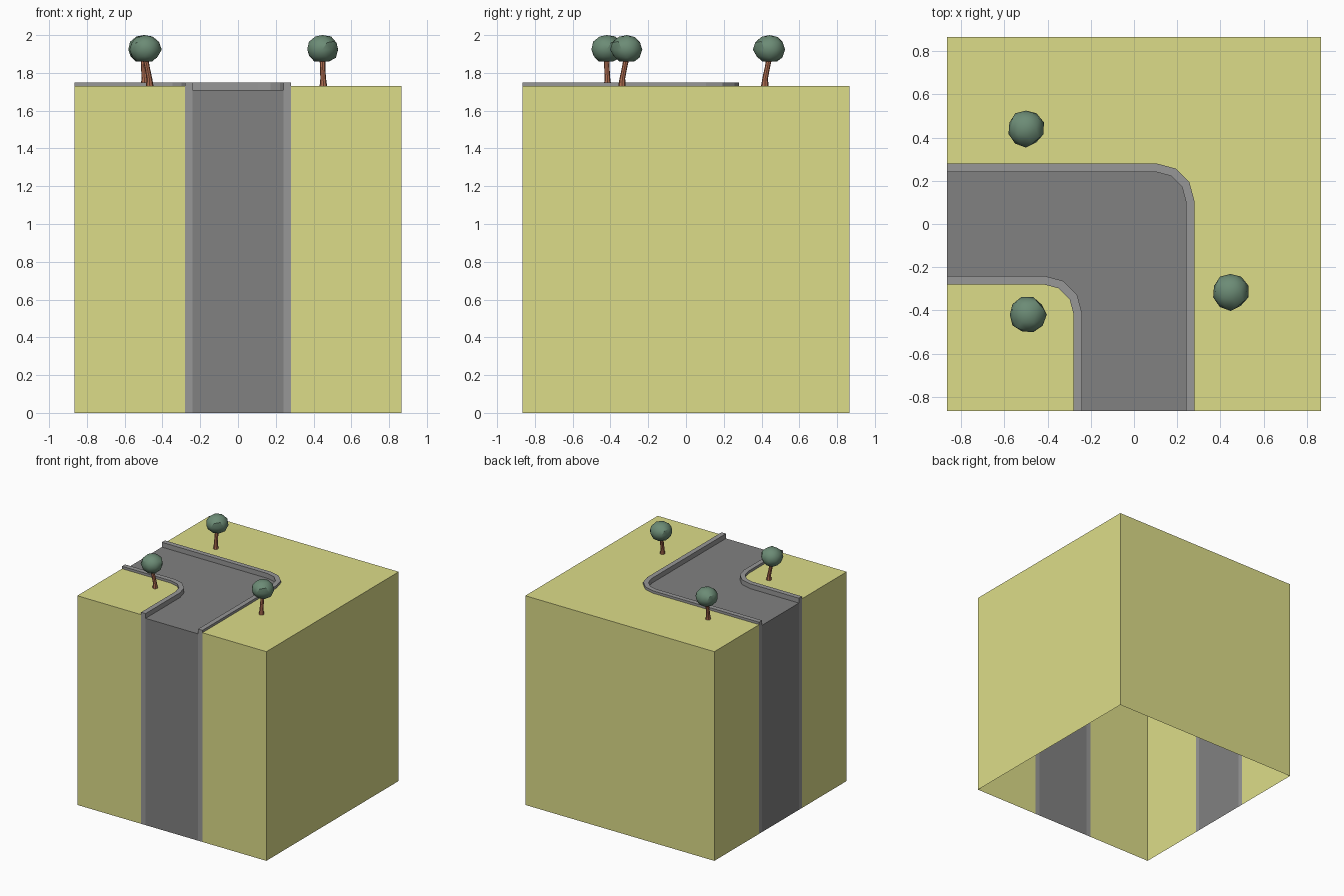
import bpy, bmesh, math, random
from mathutils import Vector

if "Cube" in bpy.data.objects:
    bpy.data.objects.remove(bpy.data.objects["Cube"])

H = 0.865                                  # half size of block
GROUND, CURB, ROAD = 1.73, 1.75, 1.71      # top levels


def material(name, rgb):
    m = bpy.data.materials.new(name)
    m.diffuse_color = (*rgb, 1)
    m.use_nodes = True
    m.node_tree.nodes["Principled BSDF"].inputs["Base Color"].default_value = m.diffuse_color
    return m


GRASS_M = material("grass", (0.72, 0.72, 0.25))
ROAD_M = material("asphalt", (0.22, 0.22, 0.22))
CURB_M = material("curb_stone", (0.31, 0.31, 0.31))
LEAF_M = material("leaves", (0.15, 0.26, 0.18))
BARK_M = material("bark", (0.42, 0.15, 0.08))


def finish(bm, name, mat):
    bmesh.ops.remove_doubles(bm, verts=bm.verts, dist=1e-5)
    me = bpy.data.meshes.new(name)
    bm.to_mesh(me)
    bm.free()
    me.materials.append(mat)
    ob = bpy.data.objects.new(name, me)
    bpy.context.collection.objects.link(ob)
    return ob


def face(bm, pts):
    bm.faces.new([bm.verts.new(p) for p in pts])


def flat(bm, path, z):
    face(bm, [(x, y, z) for x, y in path])


def ribbon(bm, a, za, b, zb):
    for i in range(len(a) - 1):
        face(bm, [(*b[i], zb), (*b[i + 1], zb), (*a[i + 1], za), (*a[i], za)])


def wall(bm, p, q, z):
    face(bm, [(*p, 0), (*q, 0), (*q, z), (*p, z)])


def bend(c, r):
    # left edge -> rounded corner -> front edge
    arc = [(c + r * math.cos(math.radians(t)), c + r * math.sin(math.radians(t)))
           for t in (90, 60, 30, 0)]
    return [(-H, c + r)] + arc + [(c + r, -H)]


out_back, out_road = bend(0.105, 0.175), bend(0.105, 0.135)
in_road, in_back = bend(-0.415, 0.175), bend(-0.415, 0.135)

# grass block: open underneath, split by the road
bm = bmesh.new()
flat(bm, out_back + [(H, -H), (H, H), (-H, H)], GROUND)
flat(bm, in_back + [(-H, -H)], GROUND)
for p, q in [((H, -H), (H, H)), ((H, H), (-H, H)),
             ((-H, H), out_back[0]), (out_back[-1], (H, -H)),
             (in_back[0], (-H, -H)), ((-H, -H), in_back[-1])]:
    wall(bm, p, q, GROUND)
finish(bm, "grass_block", GRASS_M)

# road surface with its strips down the two cut faces
bm = bmesh.new()
ribbon(bm, out_road, ROAD, in_road, ROAD)
wall(bm, out_road[0], in_road[0], ROAD)
wall(bm, in_road[-1], out_road[-1], ROAD)
finish(bm, "road", ROAD_M)

# raised curbs
for name, hi, lo, zh, zl in [("outer_curb", out_back, out_road, GROUND, ROAD),
                             ("inner_curb", in_road, in_back, ROAD, GROUND)]:
    bm = bmesh.new()
    ribbon(bm, hi, zh, hi, CURB)
    ribbon(bm, hi, CURB, lo, CURB)
    ribbon(bm, lo, CURB, lo, zl)
    wall(bm, hi[0], lo[0], CURB)
    wall(bm, lo[-1], hi[-1], CURB)
    finish(bm, name, CURB_M)


# trees: bent trunk and lumpy flat-bottomed crown, same shape turned
def tree(label, x, y, turn):
    bm = bmesh.new()
    rings = []
    for cx, cy, z, r in [(0.005, -0.026, 0, 0.020), (0.004, -0.024, 0.04, 0.015),
                         (0.001, -0.012, 0.10, 0.014), (0, 0, 0.16, 0.016)]:
        rings.append([bm.verts.new((cx + r * math.cos(k * math.pi / 4),
                                    cy + r * math.sin(k * math.pi / 4), z))
                      for k in range(8)])
    for a, b in zip(rings, rings[1:]):
        for k in range(8):
            bm.faces.new([a[k], a[(k + 1) % 8], b[(k + 1) % 8], b[k]])
    trunk = finish(bm, label + "_trunk", BARK_M)

    rng = random.Random(4)
    bm = bmesh.new()
    bmesh.ops.create_icosphere(bm, subdivisions=2, radius=1)
    for v in bm.verts:
        v.co *= rng.uniform(0.93, 1.04)
        taper = 1 + 0.08 * v.co.z if v.co.z < 0 else 1
        v.co = Vector((v.co.x * 0.085 * taper, v.co.y * 0.087 * taper,
                       max(0.192 + v.co.z * 0.078, 0.13)))
    top = max(v.co.z for v in bm.verts)
    for v in bm.verts:
        v.co.z = 0.13 + (v.co.z - 0.13) * 0.14 / (top - 0.13)
    crown = finish(bm, label + "_crown", LEAF_M)

    for ob in (trunk, crown):
        ob.location = (x, y, GROUND)
        ob.rotation_euler.z = turn
        bpy.ops.object.select_all(action='DESELECT')
        ob.select_set(True)
        bpy.context.view_layer.objects.active = ob
        bpy.ops.object.shade_smooth_by_angle(angle=math.radians(30))


tree("back_tree", -0.50, 0.443, 0)
tree("corner_tree", -0.493, -0.42, math.pi / 2)
tree("right_tree", 0.447, -0.313, 0)
